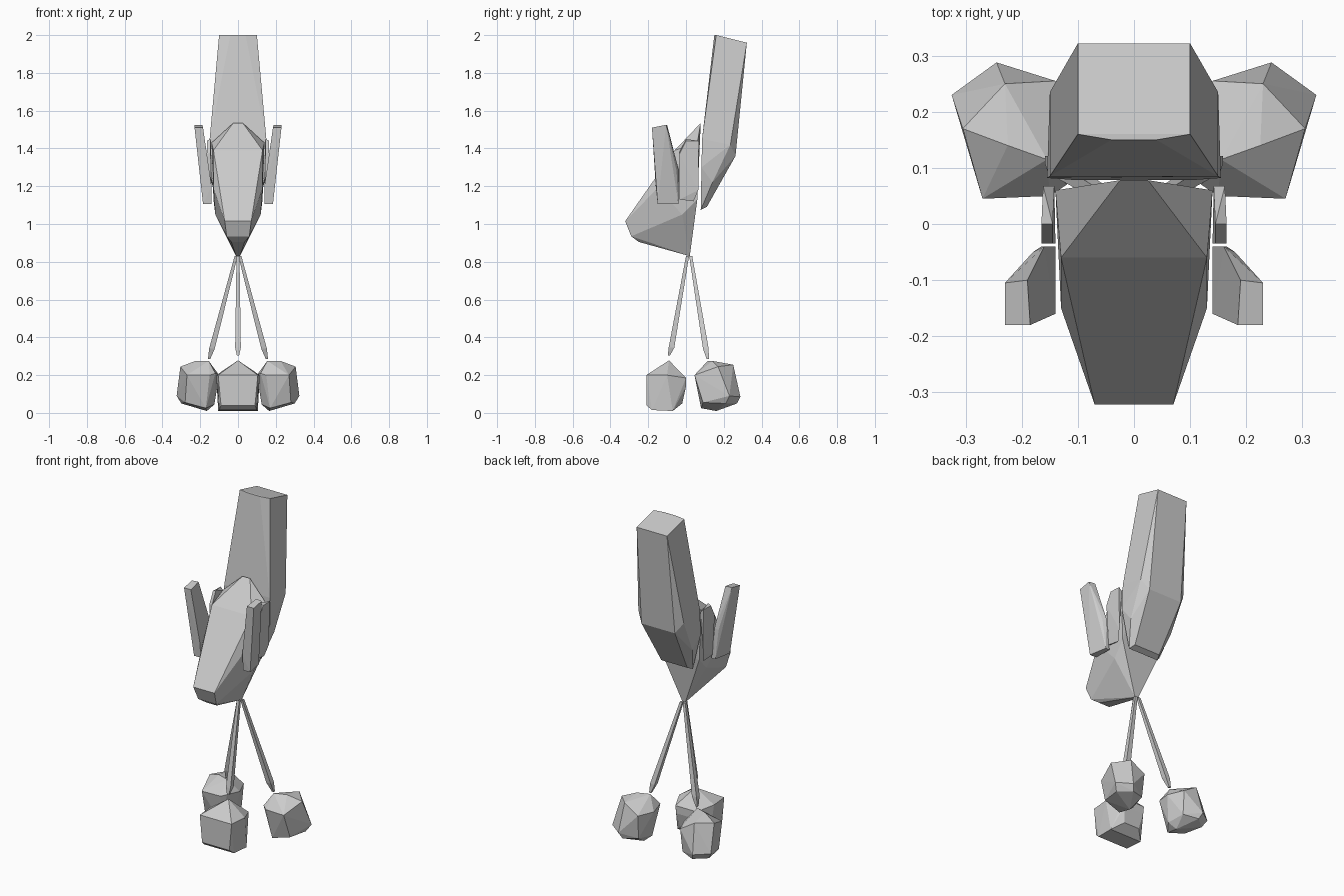
import bpy, bmesh
from math import radians
from mathutils import Vector


def hull(name, pts, symmetric=False, flip=False):
    """Faceted solid wrapped around a few control points."""
    pts = [Vector(p) for p in pts]
    mir = [Vector((-x, y, z)) for x, y, z in pts]
    if symmetric:
        pts += [m for m, p in zip(mir, pts) if p.x > 1e-4]
    elif flip:
        pts = mir
    bm = bmesh.new()
    for p in pts:
        bm.verts.new(p)
    res = bmesh.ops.convex_hull(bm, input=bm.verts[:])
    junk = {v for v in res["geom_interior"] + res["geom_unused"]
            if isinstance(v, bmesh.types.BMVert)}
    bmesh.ops.delete(bm, geom=list(junk), context='VERTS')
    bmesh.ops.dissolve_limit(bm, angle_limit=radians(2),
                             verts=bm.verts[:], edges=bm.edges[:])
    bmesh.ops.recalc_face_normals(bm, faces=bm.faces[:])
    me = bpy.data.meshes.new(name)
    bm.to_mesh(me)
    bm.free()
    ob = bpy.data.objects.new(name, me)
    bpy.context.collection.objects.link(ob)
    return ob


def pair(name, pts):
    hull(name + "_right", pts)
    hull(name + "_left", pts, flip=True)


def leg(name, top, mid, foot):
    """Thin four-sided strut that swells a little before a pointed foot."""
    pts = []
    for c, r in ((top, .008), (mid, .015), (foot, .006)):
        x, y, z = c
        pts += [(x + sx * r, y + sy * r, z) for sx in (-1, 1) for sy in (-1, 1)]
    return hull(name, pts)


# Backrest: tall tapered block leaning back
hull("backrest", [
    (.10, .16, 2.0), (.04, .15, 2.0), (.10, .322, 1.96),
    (.15, .085, 1.45), (.155, .082, 1.30), (.15, .235, 1.42),
    (.11, .262, 1.36), (.10, .078, 1.075), (.085, .11, 1.09),
    (.14, .14, 1.22)], symmetric=True)

# Seat: wedge with a sloping front pad and a pointed base
hull("seat", [
    (.025, .078, 1.535), (.13, -.06, 1.39), (.14, .06, 1.43),
    (.13, .06, 1.13), (.13, -.15, 1.19), (.07, -.322, 1.015),
    (.06, -.29, .935), (.035, -.25, .905), (.12, -.02, 1.05),
    (.01, .02, .83)], symmetric=True)

# Armrests and the thin brackets joining them to the seat
pair("armrest", [
    (.185, -.18, 1.51), (.23, -.18, 1.51), (.23, -.105, 1.525),
    (.19, -.10, 1.525), (.14, -.15, 1.105), (.185, -.15, 1.105),
    (.14, -.04, 1.105), (.165, -.04, 1.105), (.16, -.04, 1.29),
    (.18, -.05, 1.28), (.14, -.16, 1.20)])
pair("arm_bracket", [
    (.14, -.035, 1.13), (.15, -.035, 1.13), (.145, .04, 1.12),
    (.158, .065, 1.18), (.142, .068, 1.42), (.162, .068, 1.44),
    (.145, .0, 1.45), (.165, .0, 1.44), (.145, -.035, 1.38),
    (.165, -.035, 1.37)])

# Three splayed legs
leg("front_leg", (0, .008, .83), (0, -.077, .345), (0, -.09, .305))
for side, s in (("right", 1), ("left", -1)):
    leg("rear_leg_" + side, (s * .01, .025, .83),
        (s * .138, .105, .34), (s * .153, .115, .285))

# Chunky faceted feet
hull("front_foot", [
    (0, -.09, .278), (.105, -.21, .20), (.115, -.10, .20),
    (.07, .0, .185), (.065, .0, .14), (.09, -.21, .04),
    (.10, -.18, .015), (.105, -.07, .01), (.05, -.02, .05)],
    symmetric=True)
pair("rear_foot", [
    (.155, .115, .275), (.225, .14, .275), (.12, .07, .21),
    (.27, .045, .20), (.15, .05, .20), (.305, .17, .245),
    (.23, .25, .255), (.14, .255, .20), (.10, .16, .20),
    (.17, .08, .025), (.28, .09, .055), (.325, .23, .09),
    (.245, .288, .085), (.145, .24, .06), (.125, .14, .045),
    (.165, .16, .01), (.30, .21, .05), (.23, .27, .05)])
